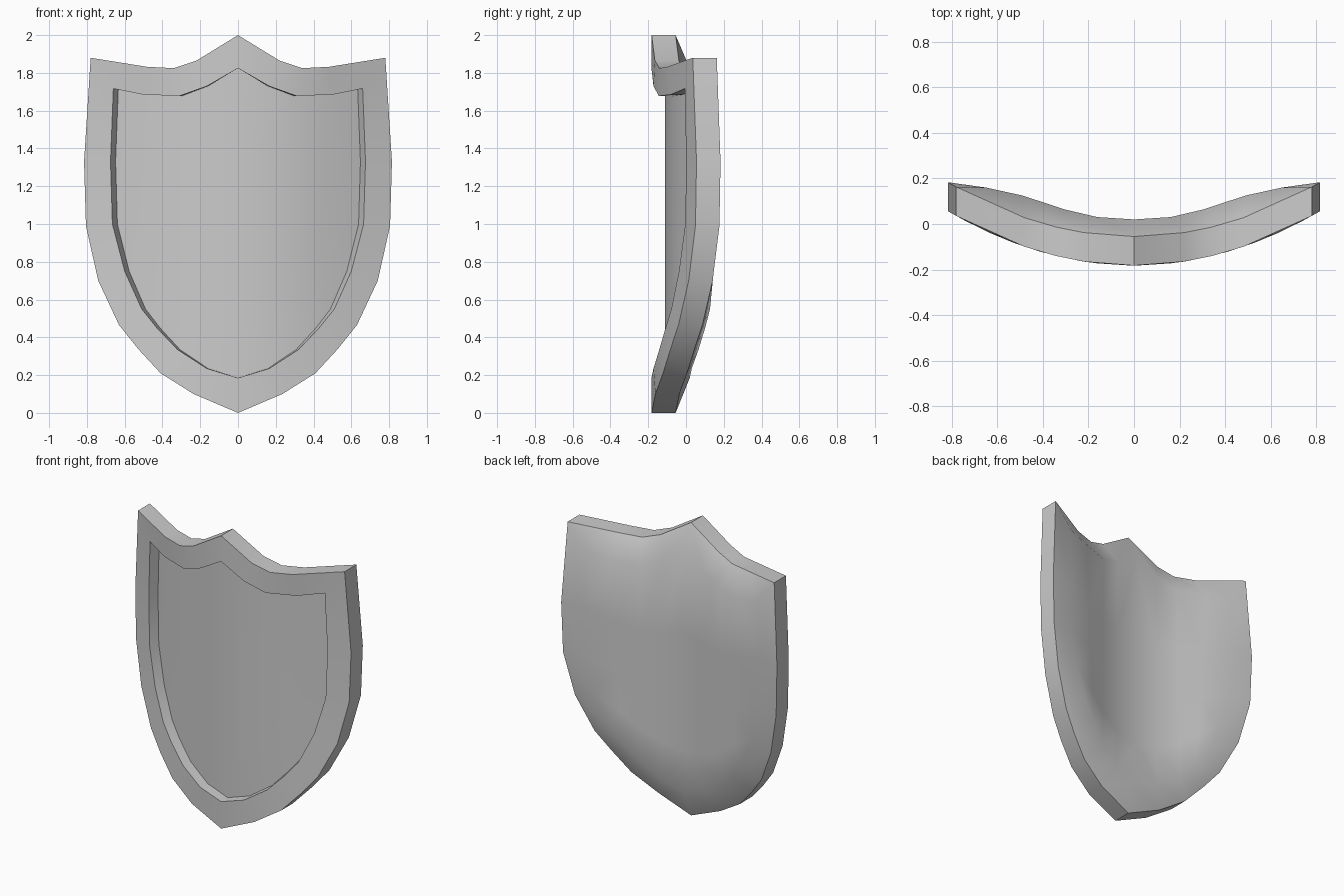
import bpy, bmesh
from math import radians

if "Cube" in bpy.data.objects:
    bpy.data.objects.remove(bpy.data.objects["Cube"])

# Right-half outlines (x, z): top centre -> top corner -> side -> bottom tip
OUTER = [(0, 2.0), (.22, 1.865), (.34, 1.825), (.48, 1.832), (.78, 1.88),
         (.815, 1.33), (.805, .99), (.74, .70), (.63, .465),
         (.53, .34), (.41, .21), (.235, .10), (0, 0)]
INNER = [(0, 1.825), (.165, 1.73), (.31, 1.678), (.5, 1.685), (.66, 1.717),
         (.675, 1.33), (.665, 1.0), (.6, .75), (.51, .55),
         (.43, .45), (.32, .335), (.165, .235), (0, .185)]
BACK_CURVE = [(0, .02), (.16, .03), (.33, .07), (.49, .125), (.65, .16), (.8, .178)]
THICK = .127


def rim_y(x):
    return -.182 + .358 * x * x


def inner_y(x):
    return -.183 + .405 * x * x


def floor_y(x):
    return -.112 + .415 * x * x


def back_y(x):
    for (x0, y0), (x1, y1) in zip(BACK_CURVE, BACK_CURVE[1:]):
        if x <= x1:
            return y0 + (y1 - y0) * (x - x0) / (x1 - x0)


bm = bmesh.new()


def chain(points, depth, sx=1):
    return [bm.verts.new((x * sx, depth(x * sx), z)) for x, z in points]


def strip(a, b):
    for i in range(len(a) - 1):
        bm.faces.new((a[i], b[i], b[i + 1], a[i + 1]))


def fill(loop, depth):
    """Fill a 13-point half loop with a 5 x 5 grid curved by depth(x)."""
    side = loop[4:9]
    z_top, z_bot = side[0].co.z, side[4].co.z
    cols = []
    for c in range(4):
        top, bot = loop[c], loop[12 - c]
        col = [top]
        for r in (1, 2, 3):
            t = (z_top - side[r].co.z) / (z_top - z_bot)
            p = top.co.lerp(bot.co, t)
            col.append(bm.verts.new((p.x, depth(p.x), p.z)))
        cols.append(col + [bot])
    cols.append(side)
    for a, b in zip(cols, cols[1:]):
        strip(a, b)


# Front rim, recess wall, recessed panel, outer edge and smooth back
front = chain(OUTER, rim_y)
lip = chain(INNER, inner_y)
panel = chain(INNER, floor_y, .96)
edge = chain(OUTER, lambda x: rim_y(x) + THICK)
back = chain(INNER, back_y, .98)
strip(front, lip)
strip(lip, panel)
strip(front, edge)
strip(edge, back)
fill(panel, floor_y)
fill(back, back_y)

# Mirror to the left half and weld the centre seam
geom = bm.verts[:] + bm.edges[:] + bm.faces[:]
bmesh.ops.mirror(bm, geom=geom, axis='X', merge_dist=.0001)
bmesh.ops.remove_doubles(bm, verts=bm.verts[:], dist=.0001)
bmesh.ops.recalc_face_normals(bm, faces=bm.faces[:])

mesh = bpy.data.meshes.new("shield")
bm.to_mesh(mesh)
bm.free()
shield = bpy.data.objects.new("shield", mesh)
bpy.context.collection.objects.link(shield)
bpy.context.view_layer.objects.active = shield
shield.select_set(True)
bpy.ops.object.shade_smooth_by_angle(angle=radians(35))
